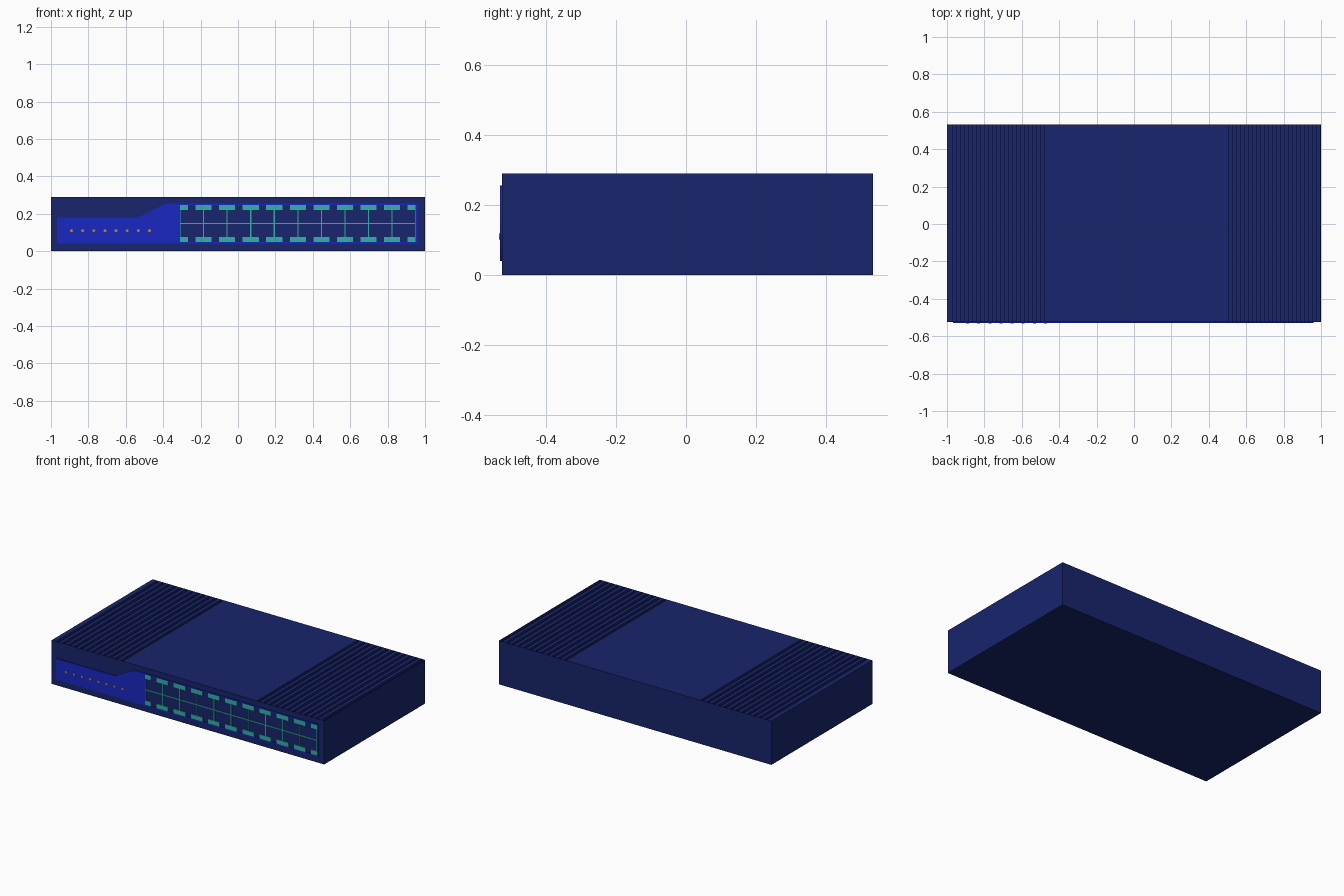
import bpy, bmesh
from mathutils import Matrix, Vector

if "Cube" in bpy.data.objects:
    bpy.data.objects.remove(bpy.data.objects["Cube"])

FRONT, BACK, TOP = -0.525, 0.533, 0.29


def material(name, rgb):
    m = bpy.data.materials.new(name)
    m.diffuse_color = (*rgb, 1)
    m.use_nodes = True
    m.node_tree.nodes["Principled BSDF"].inputs["Base Color"].default_value = m.diffuse_color
    return m


NAVY = material("navy", (0.009, 0.018, 0.15))
BLUE = material("blue", (0.01, 0.02, 0.55))
TEAL = material("teal", (0.03, 0.45, 0.40))
AMBER = material("amber", (0.55, 0.25, 0.01))


def add_box(bm, lo, hi):
    lo, hi = Vector(lo), Vector(hi)
    bmesh.ops.create_cube(bm, size=1, matrix=Matrix.LocRotScale((lo + hi) / 2, None, hi - lo))


def finish(bm, name, mat):
    me = bpy.data.meshes.new(name)
    bm.to_mesh(me)
    bm.free()
    ob = bpy.data.objects.new(name, me)
    bpy.context.collection.objects.link(ob)
    me.materials.append(mat)
    return ob


# Case with two banks of shallow grooves in its lid
bm = bmesh.new()
add_box(bm, (-1, FRONT, 0), (1, BACK, TOP))
case = finish(bm, "case", NAVY)

bm = bmesh.new()
for start in (-0.967, 0.507):
    for i in range(12):
        x = start + i * 0.0427
        add_box(bm, (x, FRONT + 0.004, TOP - 0.015), (x + 0.019, BACK - 0.004, TOP + 0.05))
cutter = finish(bm, "groove_cutter", NAVY)
cutter.hide_render = True
mod = case.modifiers.new("grooves", 'BOOLEAN')
mod.operation, mod.solver, mod.object = 'DIFFERENCE', 'EXACT', cutter
bpy.context.view_layer.objects.active = case
case.select_set(True)
bpy.ops.object.modifier_apply(modifier=mod.name)
bpy.data.objects.remove(cutter)

# Stepped front panel with a window for the ports
X0, X1, Z0, Z1 = -0.31, 0.95, 0.048, 0.248
outline = [(-0.967, 0.04), (0.96, 0.04), (0.96, 0.255), (-0.37, 0.255), (-0.395, 0.251),
           (-0.52, 0.187), (-0.545, 0.18), (-0.967, 0.18)]
window = [(X0, Z0), (X0, Z1), (X1, Z1), (X1, Z0)]
cu = bpy.data.curves.new("front_panel", 'CURVE')
cu.dimensions, cu.fill_mode, cu.extrude = '2D', 'BOTH', 0.003
for pts in (outline, window):
    sp = cu.splines.new('POLY')
    sp.points.add(len(pts) - 1)
    for p, (x, z) in zip(sp.points, pts):
        p.co = (x, z, 0, 1)
    sp.use_cyclic_u = True
cu.materials.append(BLUE)
panel = bpy.data.objects.new("front_panel", cu)
panel.rotation_euler.x = 1.5707963
panel.location.y = FRONT - 0.002
bpy.context.collection.objects.link(panel)
bpy.ops.object.select_all(action='DESELECT')
panel.select_set(True)
bpy.context.view_layer.objects.active = panel
bpy.ops.object.convert(target='MESH')

# Port frame: dividers, shoulders either side of each clip notch
bm = bmesh.new()
N, NOTCH, SHOULDER = 10, 0.04, 0.028
pitch = (X1 - X0) / N
ya, yb = FRONT - 0.005, FRONT + 0.001
zm = (Z0 + Z1) / 2
add_box(bm, (X0, ya, zm - 0.003), (X1, yb, zm + 0.003))
for i in range(N + 1):
    x = X0 + i * pitch
    add_box(bm, (max(x - 0.003, X0), ya, Z0), (min(x + 0.003, X1), yb, Z1))
    half = (pitch - NOTCH) / 2
    for za, zb in ((Z0, Z0 + SHOULDER), (Z1 - SHOULDER, Z1)):
        add_box(bm, (max(x - half, X0), ya, za), (min(x + half, X1), yb, zb))
finish(bm, "port_frame", TEAL)

# Row of indicator lights
bm = bmesh.new()
for i in range(8):
    bmesh.ops.create_cone(bm, cap_ends=True, segments=12, radius1=0.008, radius2=0.008, depth=0.01,
                          matrix=Matrix.Translation((-0.89 + i * 0.0595, FRONT - 0.003, 0.11))
                          @ Matrix.Rotation(1.5707963, 4, 'X'))
finish(bm, "indicator_lights", AMBER)
